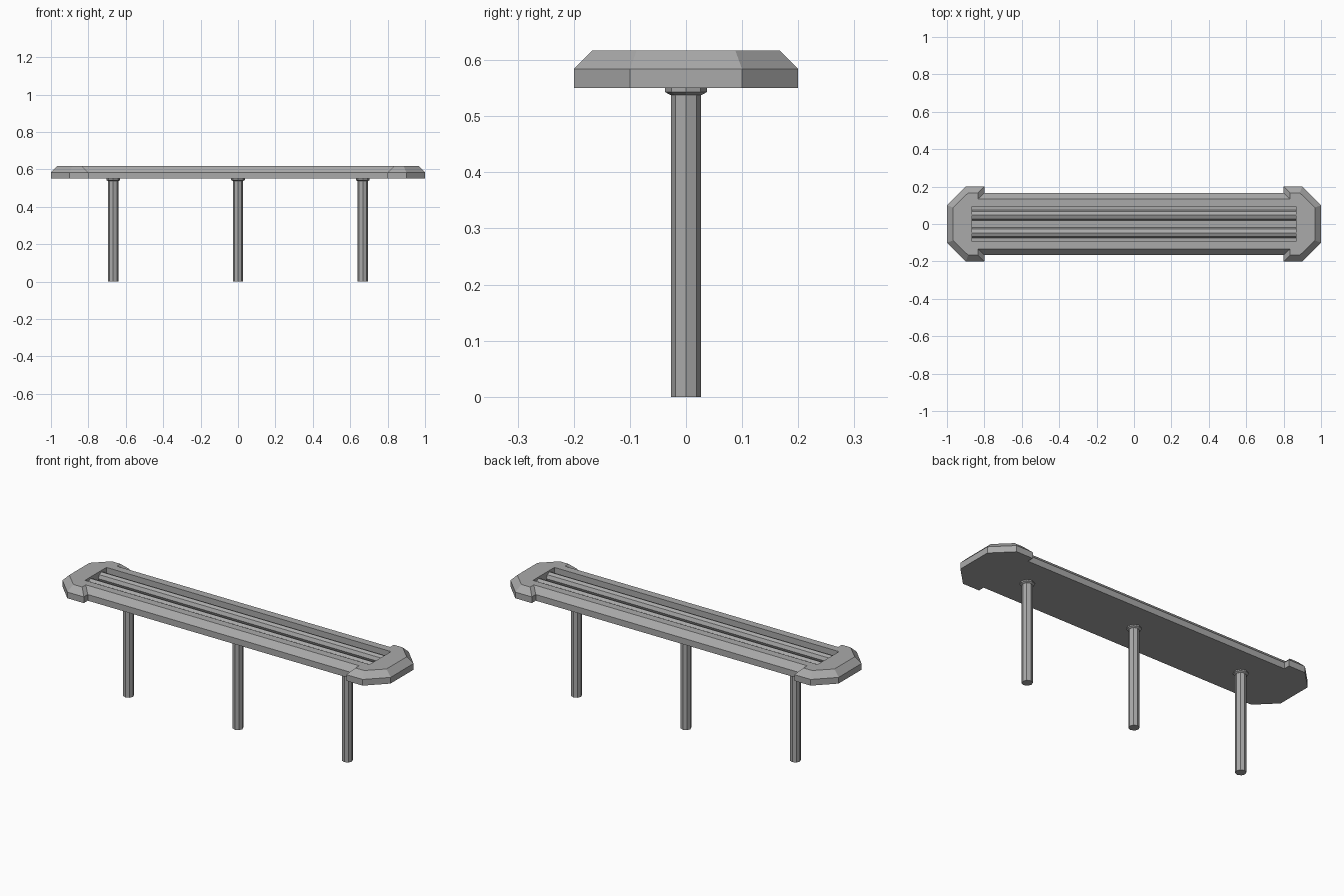
import bpy, bmesh, math
from mathutils import Matrix

cube = bpy.data.objects.get("Cube")
if cube:
    bpy.data.objects.remove(cube, do_unlink=True)

grey = bpy.data.materials.new("grey metal")
grey.use_nodes = True
COLOUR = (0.4, 0.4, 0.4, 1)
grey.diffuse_color = COLOUR
grey.node_tree.nodes["Principled BSDF"].inputs["Base Color"].default_value = COLOUR


def add_object(name, bm):
    bmesh.ops.recalc_face_normals(bm, faces=bm.faces)
    mesh = bpy.data.meshes.new(name)
    bm.to_mesh(mesh)
    bm.free()
    mesh.materials.append(grey)
    obj = bpy.data.objects.new(name, mesh)
    bpy.context.collection.objects.link(obj)
    return obj


def ring(bm, quarter, z):
    """Mirror a quarter outline into a full closed ring at height z."""
    half = quarter + [(-x, y) for x, y in reversed(quarter)]
    full = half + [(-x, -y) for x, y in half]
    return [bm.verts.new((x, y, z)) for x, y in full]


def bridge(bm, a, b):
    for i in range(len(a)):
        j = (i + 1) % len(a)
        bm.faces.new((a[i], a[j], b[j], b[i]))


def lathe(name, profile, matrix, sides=8):
    """Closed faceted solid from (radius, height) pairs."""
    bm = bmesh.new()
    rings = [[bm.verts.new((r * math.cos(math.tau * i / sides),
                            r * math.sin(math.tau * i / sides), z))
              for i in range(sides)] for r, z in profile]
    for a, b in zip(rings, rings[1:]):
        bridge(bm, a, b)
    bm.faces.new(rings[0])
    bm.faces.new(rings[-1])
    bm.transform(matrix)
    return add_object(name, bm)


# Seat: chamfered slab with wide clipped ends and a shallow tray in the top
BOTTOM, EDGE, TOP, FLOOR = 0.55, 0.584, 0.617, 0.57
outer = [(1, 0.1), (0.9, 0.2), (0.8, 0.2), (0.8, 0.165)]
inner = [(0.967, 0.088), (0.886, 0.167), (0.833, 0.167), (0.833, 0.135)]
tray = [(0.867, 0.093)]
bm = bmesh.new()
base = ring(bm, outer, BOTTOM)
edge = ring(bm, outer, EDGE)
top = ring(bm, inner, TOP)
rim = ring(bm, tray, TOP)
floor = ring(bm, tray, FLOOR)
bm.faces.new(base)
bridge(bm, base, edge)
bridge(bm, edge, top)
bridge(bm, rim, floor)
bm.faces.new(floor)
# Flat top around the tray: two end pieces and two side strips
n = len(inner)
for k in range(4):
    nxt = (k + 1) % 4
    if k % 2 == 0:      # long side, between neighbouring corners
        bm.faces.new((top[k * n + n - 1], top[nxt * n], rim[nxt], rim[k]))
    else:               # clipped end
        bm.faces.new((top[k * n + n - 1], top[nxt * n], rim[nxt], rim[k]))
    bm.faces.new([rim[k]] + top[k * n:k * n + n])
add_object("seat", bm)

# Rails lying in the tray
for side, y in (("left", 0.047), ("right", -0.047)):
    lie = Matrix.Translation((0, y, 0.583)) @ Matrix.Rotation(math.pi / 2, 4, 'Y')
    lathe("rail_" + side, [(0.027, -0.865), (0.027, 0.865)], lie)

# Legs with a collar under the seat
for name, x in (("left", 0.667), ("middle", 0), ("right", -0.667)):
    place = Matrix.Translation((x, 0, 0))
    lathe("leg_" + name, [(0.027, 0), (0.027, 0.552)], place)
    lathe("collar_" + name, [(0.028, 0.538), (0.037, 0.543), (0.037, 0.552)], place)
